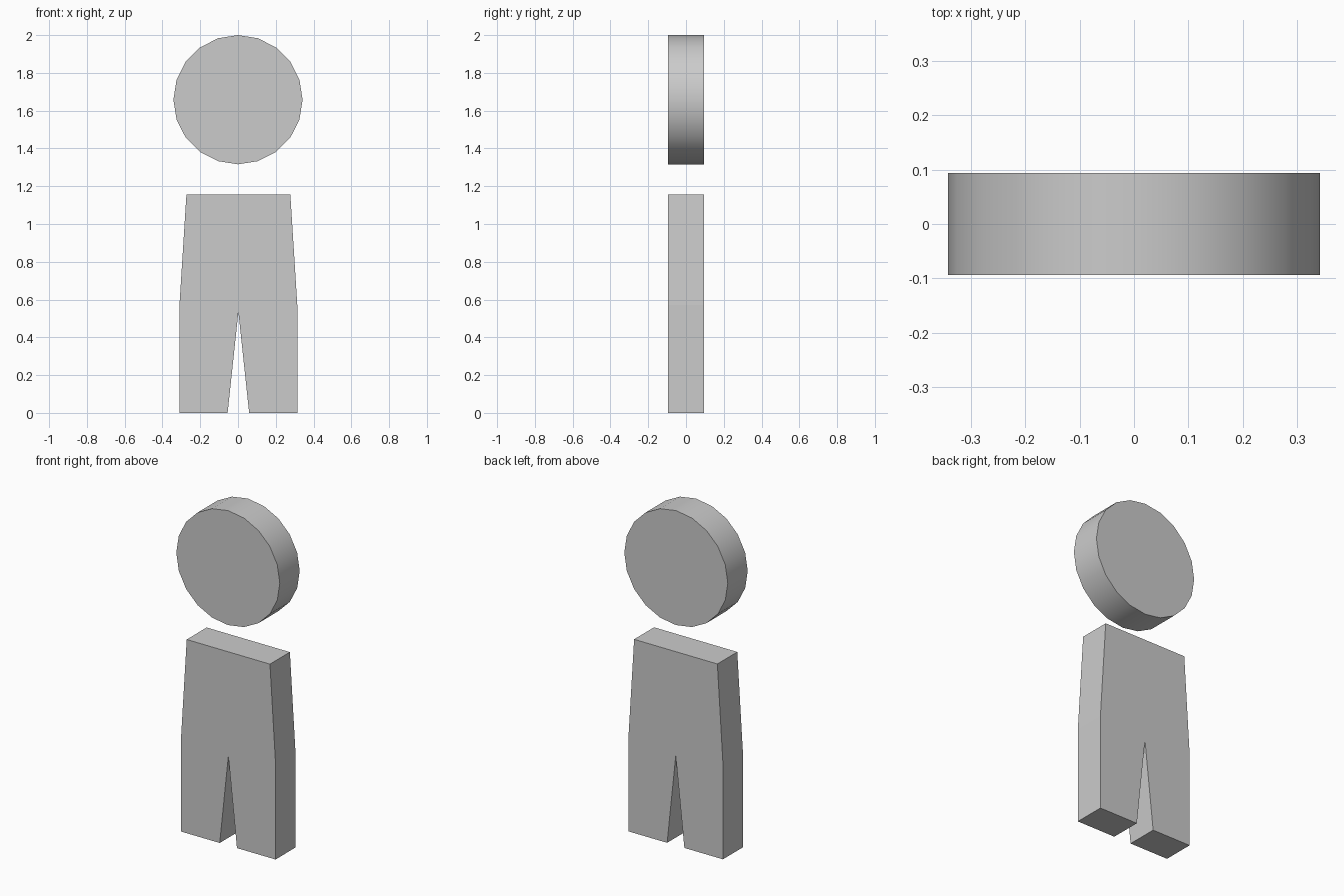
import bpy
import bmesh
from math import radians

if "Cube" in bpy.data.objects:
    bpy.data.objects.remove(bpy.data.objects["Cube"])

DEPTH = 0.188


def extruded_profile(name, points):
    """Solid plate from an x-z outline, centred on y = 0."""
    bm = bmesh.new()
    face = bm.faces.new([bm.verts.new((x, -DEPTH / 2, z)) for x, z in points])
    ext = bmesh.ops.extrude_face_region(bm, geom=[face], use_keep_orig=True)
    moved = [v for v in ext["geom"] if isinstance(v, bmesh.types.BMVert)]
    bmesh.ops.translate(bm, verts=moved, vec=(0, DEPTH, 0))
    bmesh.ops.recalc_face_normals(bm, faces=bm.faces)
    mesh = bpy.data.meshes.new(name)
    bm.to_mesh(mesh)
    bm.free()
    obj = bpy.data.objects.new(name, mesh)
    bpy.context.collection.objects.link(obj)
    return obj


# Body: torso and two legs, half outline mirrored
half = [(0.275, 1.157), (0.312, 0.57), (0.312, 0.0), (0.057, 0.0)]
crotch = [(0.0, 0.535)]
outline = half + crotch + [(-x, z) for x, z in reversed(half)]
body = extruded_profile("body", outline)
body.location.x = 0.002

# Head: 20-sided disc facing the front
bpy.ops.mesh.primitive_cylinder_add(
    vertices=20, radius=0.342, depth=DEPTH,
    location=(0, 0, 1.658), rotation=(radians(90), 0, 0))
head = bpy.context.object
head.name = "head"
bpy.ops.object.shade_smooth_by_angle(angle=radians(30))
